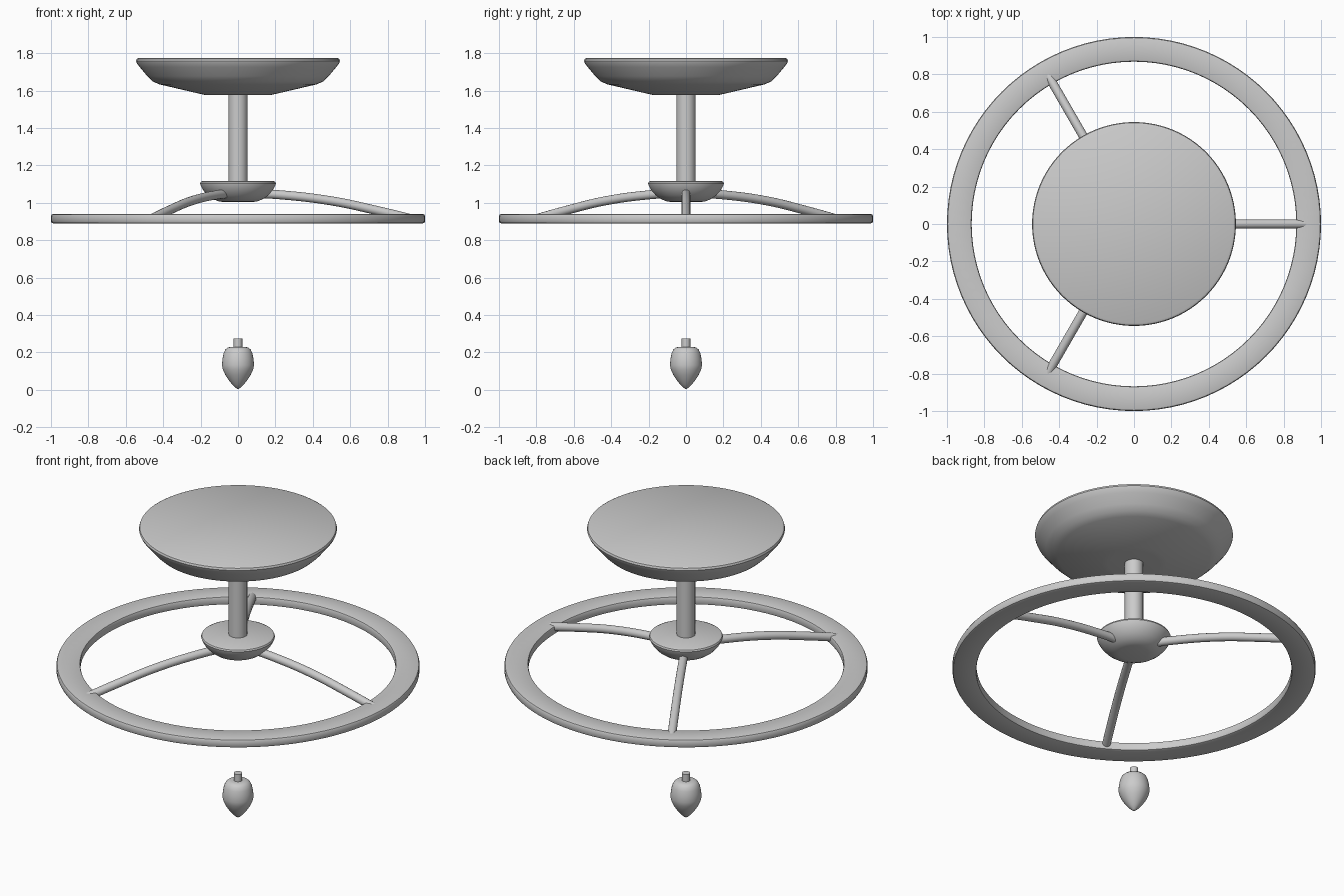
import bpy, math

if "Cube" in bpy.data.objects:
    bpy.data.objects.remove(bpy.data.objects["Cube"])

SEGMENTS = 96


def smooth(ob, angle=35):
    bpy.ops.object.select_all(action='DESELECT')
    ob.select_set(True)
    bpy.context.view_layer.objects.active = ob
    bpy.ops.object.shade_smooth_by_angle(angle=math.radians(angle))


def lathe(name, profile, closed=False, n=SEGMENTS):
    """Revolve (radius, z) points, listed bottom to top on the outside, about z."""
    count = len(profile)
    verts = [(r * math.cos(2 * math.pi * i / n), r * math.sin(2 * math.pi * i / n), z)
             for i in range(n) for r, z in profile]
    faces = []
    for i in range(n):
        a, b = i * count, (i + 1) % n * count
        for j in range(count if closed else count - 1):
            k = (j + 1) % count
            faces.append((a + j, b + j, b + k, a + k))
    if not closed:
        faces.append([i * count for i in reversed(range(n))])
        faces.append([i * count + count - 1 for i in range(n)])
    mesh = bpy.data.meshes.new(name)
    mesh.from_pydata(verts, [], faces)
    ob = bpy.data.objects.new(name, mesh)
    bpy.context.collection.objects.link(ob)
    smooth(ob)
    return ob


# Ceiling canopy: shallow dish with flat top
lathe("canopy", [(0.14, 1.575), (0.18, 1.577), (0.30, 1.605), (0.42, 1.633),
                 (0.455, 1.648), (0.485, 1.677), (0.525, 1.725), (0.54, 1.745),
                 (0.545, 1.757), (0.541, 1.769), (0.53, 1.775)])

# Column and hub
lathe("column", [(0.051, 1.08), (0.051, 1.60)], n=48)
lathe("hub", [(0.08, 1.004), (0.105, 1.008), (0.135, 1.02), (0.162, 1.04),
              (0.185, 1.066), (0.2, 1.093), (0.203, 1.103), (0.199, 1.112),
              (0.188, 1.117)])

# Flat ring with softened edges
lathe("ring", [(0.868, 0.93), (0.868, 0.90), (0.871, 0.893), (0.878, 0.89),
               (0.988, 0.89), (0.996, 0.893), (1.0, 0.901), (1.0, 0.929),
               (0.996, 0.937), (0.988, 0.94), (0.878, 0.94), (0.871, 0.937)], closed=True)

# Three arched spokes
for s in range(3):
    curve = bpy.data.curves.new("spoke", 'CURVE')
    curve.dimensions = '3D'
    curve.bevel_depth = 0.024
    curve.bevel_resolution = 6
    curve.resolution_u = 8
    curve.use_fill_caps = True
    path = [(0.08, 1.05), (0.22, 1.043), (0.5, 1.01), (0.75, 0.957), (0.92, 0.916)]
    spline = curve.splines.new('BEZIER')
    spline.bezier_points.add(len(path) - 1)
    for p, (x, z) in zip(spline.bezier_points, path):
        p.co = (x, 0, z)
        p.handle_left_type = p.handle_right_type = 'AUTO'
    ob = bpy.data.objects.new("spoke_%d" % (s + 1), curve)
    ob.rotation_euler.z = s * 2 * math.pi / 3
    bpy.context.collection.objects.link(ob)

# Hanging weight and its short stem
lathe("weight", [(0.003, 0.005), (0.012, 0.01), (0.03, 0.027), (0.05, 0.052), (0.068, 0.08),
                 (0.081, 0.108), (0.086, 0.132), (0.083, 0.165), (0.077, 0.195),
                 (0.068, 0.215), (0.055, 0.226), (0.04, 0.23)], n=48)
lathe("weight_stem", [(0.023, 0.21), (0.023, 0.274)], n=32)
